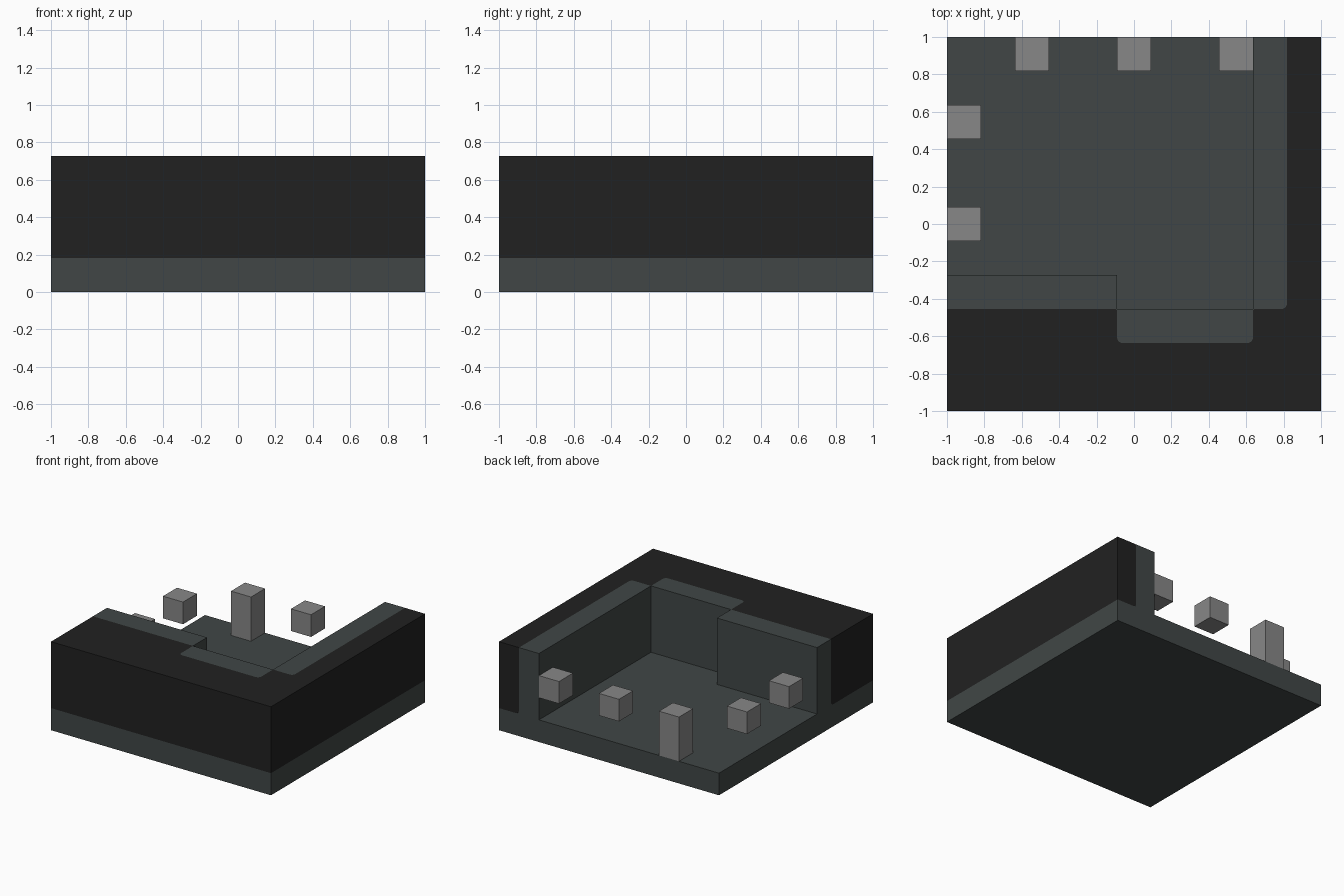
import bpy
import bmesh
from mathutils import Matrix

if "Cube" in bpy.data.objects:
    bpy.data.objects.remove(bpy.data.objects["Cube"], do_unlink=True)

U = 2 / 11  # one grid cell; the block is eleven cells wide


def g(k):
    """Horizontal position of grid line k."""
    return k * U - 1


def material(name, rgb):
    m = bpy.data.materials.new(name)
    m.use_nodes = True
    m.diffuse_color = (*rgb, 1)
    m.node_tree.nodes["Principled BSDF"].inputs["Base Color"].default_value = (*rgb, 1)
    return m


stone = material("slate grey", (0.052, 0.062, 0.061))
dark = material("near black", (0.0152, 0.0152, 0.0152))
light = material("mid grey", (0.242, 0.242, 0.242))


def finish(bm, name, mat):
    bmesh.ops.recalc_face_normals(bm, faces=bm.faces)
    mesh = bpy.data.meshes.new(name)
    bm.to_mesh(mesh)
    bm.free()
    mesh.materials.append(mat)
    ob = bpy.data.objects.new(name, mesh)
    bpy.context.collection.objects.link(ob)
    return ob


def box(name, mat, x, y, z, sx, sy, sz):
    """Box given by its lowest corner and its size."""
    bm = bmesh.new()
    size = Matrix.Diagonal((sx, sy, sz, 1))
    centre = Matrix.Translation((x + sx / 2, y + sy / 2, z + sz / 2))
    bmesh.ops.create_cube(bm, size=1, matrix=centre @ size)
    return finish(bm, name, mat)


def prism(outline, z0, z1):
    bm = bmesh.new()
    base = bm.faces.new([bm.verts.new((x, y, z0)) for x, y in outline])
    top = bmesh.ops.extrude_face_region(bm, geom=[base], use_keep_orig=True)["geom"]
    bmesh.ops.translate(bm, vec=(0, 0, z1 - z0),
                        verts=[v for v in top if isinstance(v, bmesh.types.BMVert)])
    bmesh.ops.recalc_face_normals(bm, faces=bm.faces)
    return bm


def near(a, b):
    return abs(a - b) < 1e-4


def round_edges(bm, edges, radius):
    bmesh.ops.bevel(bm, geom=edges, offset=radius, segments=4, profile=0.5,
                    affect='EDGES', clamp_overlap=False)


def outer_mass(name, mat, extra):
    """Dark rock around the walls, rounded where it meets the lining."""
    e = 1 + extra
    outline = [(-e, -e), (e, -e), (e, e), (g(10), e), (g(10), g(3)), (g(9), g(3)),
               (g(9), g(2)), (g(5), g(2)), (g(5), g(3)), (-e, g(3))]
    bm = prism(outline, U, 4 * U + extra)

    def uprights(points):
        return [ed for ed in bm.edges
                if near(ed.verts[0].co.x, ed.verts[1].co.x)
                and near(ed.verts[0].co.y, ed.verts[1].co.y)
                and any(near(ed.verts[0].co.x, x) and near(ed.verts[0].co.y, y)
                        for x, y in points)]

    round_edges(bm, uprights([(g(10), g(3)), (g(9), g(2)), (g(5), g(2))]), 0.03)
    round_edges(bm, uprights([(g(9), g(3)), (g(5), g(3))]), 0.01)
    # Lower inner corners seen on the two open ends
    low = [ed for ed in bm.edges
           if all(near(v.co.z, U) for v in ed.verts) and ed.calc_length() > 0.7
           and (all(near(v.co.x, g(10)) for v in ed.verts)
                or all(near(v.co.y, g(3)) for v in ed.verts))]
    round_edges(bm, low, 0.03)
    return finish(bm, name, mat)


def cut(ob, cutter):
    mod = ob.modifiers.new("cut", 'BOOLEAN')
    mod.operation = 'DIFFERENCE'
    mod.solver = 'EXACT'
    mod.object = cutter
    bpy.context.view_layer.objects.active = ob
    bpy.ops.object.modifier_apply(modifier=mod.name)
    bpy.data.objects.remove(cutter, do_unlink=True)


# Floor slab with wall lining: a block with the room and the rock cut away
room = box("floor_and_wall_lining", stone, -1, -1, 0, 2, 2, 4 * U)
room_outline = [(-1.2, 1.2), (g(9), 1.2), (g(9), g(3)), (g(5), g(3)),
                (g(5), g(4)), (-1.2, g(4))]
cut(room, finish(prism(room_outline, U, 1), "room_cutter", stone))
cut(room, outer_mass("rock_cutter", stone, 0.1))

# Dark outer rock
outer_mass("outer_rock", dark, 0)

# Floating blocks along the two open edges, and the standing pillar
for name, i, j in [("back_block_middle", 5, 10), ("back_block_left", 8, 10),
                   ("side_block_rear", 0, 8), ("side_block_front", 0, 5)]:
    box(name, light, g(i), g(j), 2 * U, U, U, U)
box("pillar", light, g(2), g(10), U, U, U, 2 * U)
